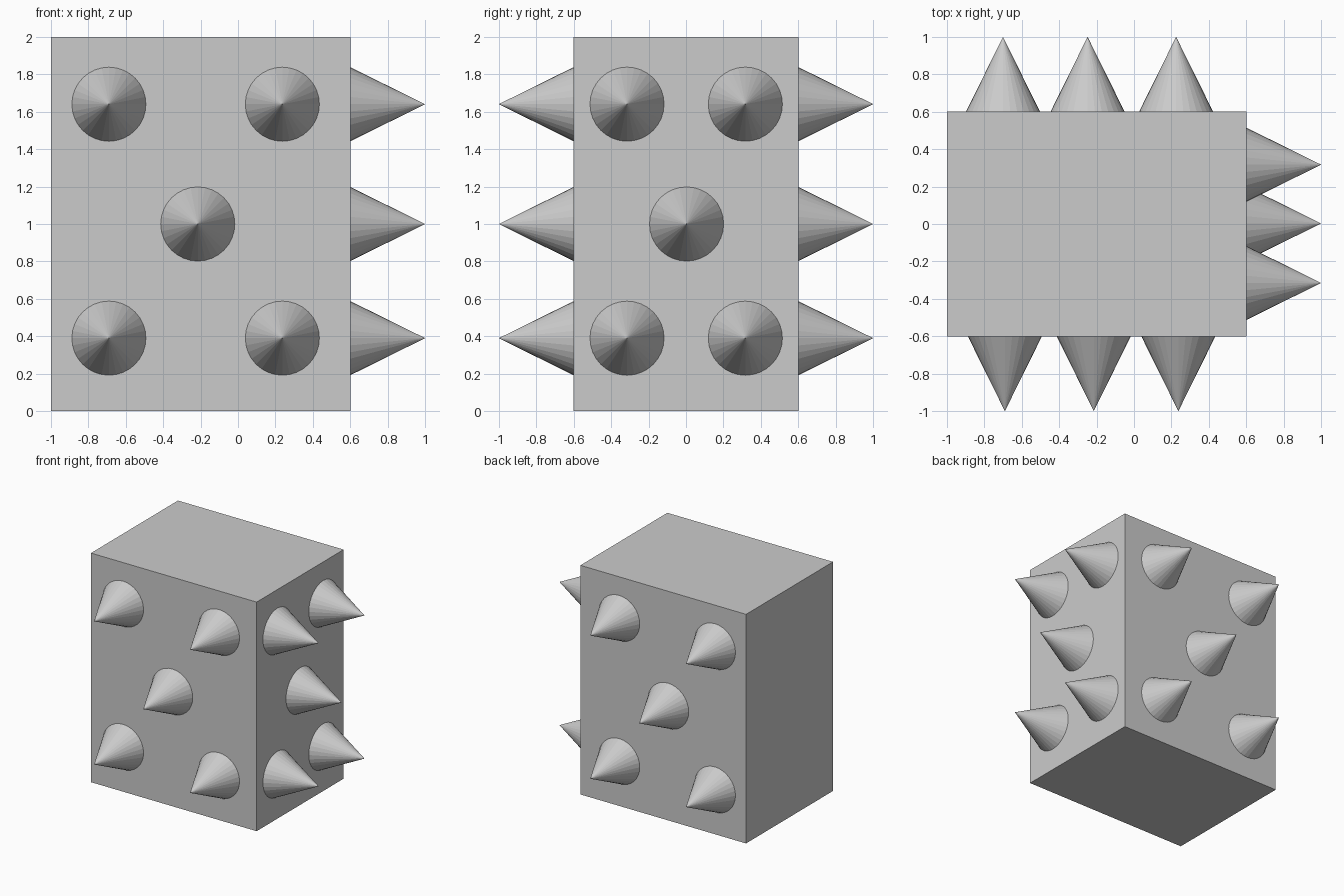
import bpy
from mathutils import Vector

if "Cube" in bpy.data.objects:
    bpy.data.objects.remove(bpy.data.objects["Cube"])

R, H = 0.198, 0.4

# Block body
bpy.ops.mesh.primitive_cube_add(size=1, location=(-0.2, 0, 1))
block = bpy.context.object
block.name = "block"
block.scale = (1.6, 1.2, 2.0)


def spike(name, base, direction):
    d = Vector(direction)
    bpy.ops.mesh.primitive_cone_add(
        vertices=32, radius1=R, radius2=0, depth=H,
        location=Vector(base) + d * H / 2,
        rotation=d.to_track_quat('Z', 'Y').to_euler())
    bpy.context.object.name = name


def five(left, mid, right):
    # Dice-five layout: (offset along the face, height)
    return [(u, z) for u in (left, right) for z in (0.39, 1.64)] + [(mid, 1.0)]


# Spikes on the front, back and right faces; the left face stays plain
for i, (x, z) in enumerate(five(-0.69, -0.215, 0.237)):
    spike(f"front_spike_{i}", (x, -0.6, z), (0, -1, 0))
for i, (x, z) in enumerate(five(-0.70, -0.248, 0.225)):
    spike(f"back_spike_{i}", (x, 0.6, z), (0, 1, 0))
for i, (y, z) in enumerate(five(-0.315, 0.003, 0.317)):
    spike(f"right_spike_{i}", (0.6, y, z), (1, 0, 0))
